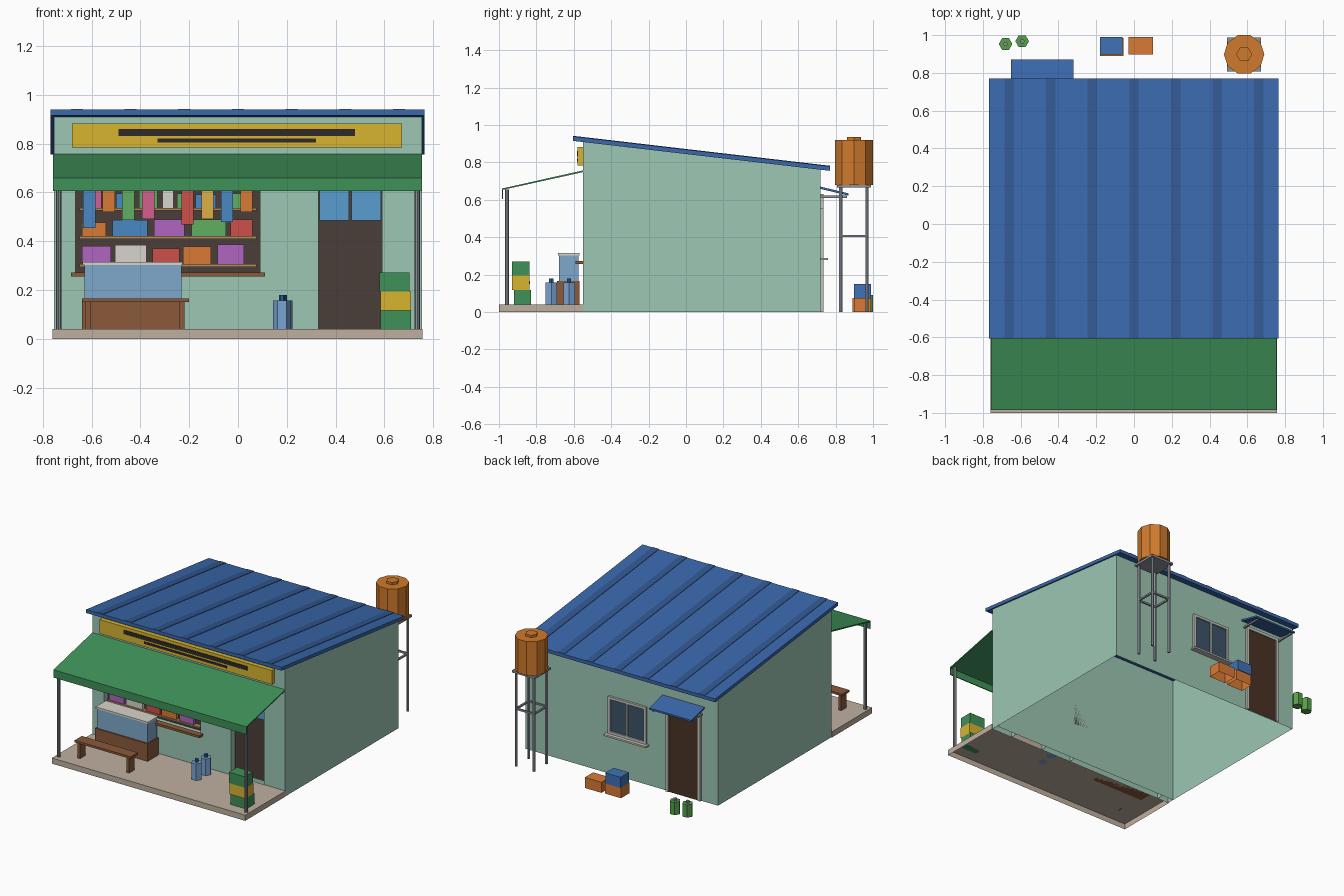
import bpy, bmesh, math
from mathutils import Vector

if "Cube" in bpy.data.objects:
    bpy.data.objects.remove(bpy.data.objects["Cube"])


def lin(c):
    return c / 12.92 if c <= 0.04045 else ((c + 0.055) / 1.055) ** 2.4


def mat(name, hexcode, alpha=1.0):
    m = bpy.data.materials.new(name)
    rgb = [lin(int(hexcode[i:i + 2], 16) / 255) for i in (0, 2, 4)]
    m.diffuse_color = (*rgb, alpha)
    m.use_nodes = True
    m.node_tree.nodes["Principled BSDF"].inputs["Base Color"].default_value = m.diffuse_color
    return m


M = {n: mat(n, h) for n, h in dict(
    wall="9CC7B4", blue_roof="3A68AB", roof_rib="315892", green="3F9159", awning="3F9159",
    yellow="D9B52F", ink="2E2A28", dark="4A3F3A", shelf="B08A5C", brown="8A5A3A", slab="BFB0A0",
    steel="8E939A", white="D8D5CC", tank="D07A2C", orange="D97B35", blue="4A88C4", sky="5A9ED0",
    purple="B065C0", red="CC5048", pink="D4608F", lime="62AE62", gold="DDB045", door="4A3226",
    pane="3D5468", crate_blue="3F72B5", leaf="55A04A", cap="2F5FA0", frame="C4C4BE").items()}
M["glass"] = mat("glass", "7FA8CC", 0.65)
M["bottle"] = mat("bottle", "7AA5D5", 0.75)


def finish(name, bm, m):
    bmesh.ops.recalc_face_normals(bm, faces=bm.faces)
    me = bpy.data.meshes.new(name)
    bm.to_mesh(me)
    bm.free()
    ob = bpy.data.objects.new(name, me)
    bpy.context.collection.objects.link(ob)
    me.materials.append(M[m])
    return ob


def prism(name, yz, x0, x1, m, open_edges=()):
    """Extrude a y-z outline along x; listed outline edges get no face."""
    bm = bmesh.new()
    a = [bm.verts.new((x0, y, z)) for y, z in yz]
    b = [bm.verts.new((x1, y, z)) for y, z in yz]
    bm.faces.new(a)
    bm.faces.new(b)
    n = len(yz)
    for i in range(n):
        if i not in open_edges:
            j = (i + 1) % n
            bm.faces.new((a[i], a[j], b[j], b[i]))
    return finish(name, bm, m)


def box(name, x0, x1, y0, y1, z0, z1, m):
    # things standing on the ground are open underneath
    skip = (0,) if z0 == 0 else ()
    return prism(name, [(y0, z0), (y1, z0), (y1, z1), (y0, z1)], x0, x1, m, skip)


def cyl(name, x, y, z0, z1, r, n, m):
    bm = bmesh.new()
    bmesh.ops.create_cone(bm, cap_ends=True, segments=n, radius1=r, radius2=r, depth=z1 - z0)
    # put a corner on the x axis
    first = min(bm.verts, key=lambda v: abs(math.atan2(v.co.y, v.co.x)))
    turn = -math.atan2(first.co.y, first.co.x)
    for v in bm.verts:
        a = math.atan2(v.co.y, v.co.x) + turn
        v.co = Vector((x + r * math.cos(a), y + r * math.sin(a), v.co.z + (z0 + z1) / 2))
    return finish(name, bm, m)


def roof_z(y):
    return 0.915 - 0.1165 * (y + 0.605)


# building shell, open at the bottom
F, B, W = -0.50, 0.72, 0.755
prism("wall_shell", [(F, 0), (B, 0), (B, roof_z(B) + .003), (F, roof_z(F) + .003)], -W, W, "wall", (0, 2))

# facade pieces around the shop window and the door
for i, (x0, x1, z0, z1) in enumerate([
        (-W, -0.665, 0, 0.64), (-0.665, 0.09, 0, 0.265), (0.09, 0.33, 0, 0.64),
        (0.59, W, 0, 0.64), (-W, W, 0.64, 0.908)]):
    box(f"facade_{i}", x0, x1, -0.55, F, z0, z1, "wall")

# roof sheet and ribs
y0, y1 = -0.605, 0.77
prism("roof", [(y0, roof_z(y0)), (y1, roof_z(y1)), (y1, roof_z(y1) + .024), (y0, roof_z(y0) + .024)],
      -0.768, 0.765, "blue_roof")
for i in range(7):
    x = -0.66 + 0.22 * i
    prism(f"roof_rib_{i}", [(y0, roof_z(y0) + .02), (y1, roof_z(y1) + .02),
                            (y1, roof_z(y1) + .027), (y0, roof_z(y0) + .027)],
          x - .025, x + .025, "roof_rib")

# porch, posts and awning
box("porch_slab", -0.76, 0.757, -1, -0.55, 0, 0.04, "slab")
for s in (-1, 1):
    cyl(f"awning_post_{s}", 0.735 * s, -0.957, 0.04, 0.655, 0.011, 8, "steel")
prism("awning", [(-0.55, 0.748), (-0.985, 0.652), (-0.985, 0.66), (-0.55, 0.757)], -0.758, 0.755, "awning")
box("awning_valance", -0.758, 0.755, -0.985, -0.978, 0.605, 0.658, "awning")

# sign board
box("sign_board", -0.68, 0.672, -0.58, -0.55, 0.783, 0.882, "yellow")
box("sign_stripe_long", -0.49, 0.48, -0.584, -0.58, 0.832, 0.86, "ink")
box("sign_stripe_short", -0.33, 0.32, -0.584, -0.58, 0.805, 0.82, "ink")

# shop window with shelves
box("window_back", -0.665, 0.09, -0.507, F, 0.265, 0.64, "dark")
box("window_sill", -0.685, 0.11, -0.59, -0.545, 0.256, 0.272, "brown")
for i, z in enumerate((0.295, 0.41, 0.525)):
    box(f"shelf_{i}", -0.65, 0.075, -0.54, -0.505, z, z + 0.011, "shelf")

# goods on the shelves: left, right, height, colour
rows = {0.306: [(-.64, -.52, .075, "purple"), (-.505, -.375, .078, "white"), (-.35, -.24, .065, "red"),
                (-.225, -.11, .073, "orange"), (-.085, .025, .08, "purple")],
        0.421: [(-.64, -.54, .055, "orange"), (-.515, -.37, .065, "blue"), (-.345, -.22, .068, "purple"),
                (-.19, -.05, .068, "lime"), (-.03, .06, .068, "red")],
        0.536: [(-.60, -.56, .07, "pink"), (-.50, -.44, .06, "blue"), (-.405, -.33, .07, "lime"),
                (-.31, -.265, .07, "white"), (-.25, -.20, .06, "lime"), (-.175, -.09, .055, "blue"),
                (-.06, .05, .06, "lime")]}
for z, row in rows.items():
    for x0, x1, h, c in row:
        box("shelf_goods", x0, x1, -0.533, -0.51, z, z + h, c)

# packets hanging in the opening
hang = [(-.635, .455, "blue"), (-.555, .52, "orange"), (-.475, .487, "lime"), (-.393, .49, "pink"),
        (-.232, .468, "red"), (-.15, .49, "gold"), (-.07, .478, "blue"), (.01, .52, "orange")]
for x, z, c in hang:
    box("hanging_packet", x, x + 0.05, -0.549, -0.541, z, 0.625, c)

# shop door
box("front_doorway", 0.33, 0.59, -0.507, F, 0.04, 0.64, "dark")
for x in (0.335, 0.466):
    box("door_top_panel", x, x + 0.12, -0.53, -0.52, 0.485, 0.64, "sky")

# display counter
box("counter_base", -0.64, -0.225, -0.69, -0.57, 0.04, 0.165, "brown")
box("counter_glass", -0.63, -0.232, -0.68, -0.575, 0.165, 0.303, "glass")
box("counter_top", -0.637, -0.227, -0.685, -0.57, 0.303, 0.315, "white")
for x0, x1, h, c in [(-.62, -.56, .042, "lime"), (-.54, -.49, .05, "lime"),
                     (-.46, -.405, .045, "gold"), (-.39, -.295, .04, "gold")]:
    box("counter_goods", x0, x1, -0.675, -0.63, 0.19, 0.19 + h, c)

# bench
box("bench_seat", -0.64, -0.2, -0.915, -0.835, 0.15, 0.165, "brown")
for x in (-0.625, -0.24):
    box("bench_leg", x, x + 0.02, -0.905, -0.845, 0.04, 0.15, "brown")

# water bottles
for x, y in ((0.18, -0.72), (0.187, -0.625)):
    cyl("water_bottle", x, y, 0.04, 0.158, 0.036, 6, "bottle")
    cyl("water_bottle_cap", x, y, 0.158, 0.18, 0.013, 6, "cap")

# porch crates
for i, (x, y, c) in enumerate(((0.585, -0.92, "green"), (0.585, -0.93, "yellow"), (0.58, -0.93, "green"))):
    box(f"porch_crate_{i}", x, x + 0.123, y, y + 0.092, 0.04 + 0.077 * i, 0.117 + 0.077 * i, c)

# back door, canopy and brackets
box("back_door", -0.605, -0.375, B, 0.728, 0, 0.61, "door")
for x in (-0.625, -0.375):
    box("back_door_jamb", x, x + 0.02, B, 0.735, 0, 0.63, "frame")
box("back_door_lintel", -0.605, -0.375, B, 0.735, 0.61, 0.63, "frame")
prism("back_canopy", [(B, 0.658), (0.87, 0.622), (0.87, 0.634), (B, 0.67)], -0.65, -0.32, "blue_roof")
for x in (-0.635, -0.347):
    box("canopy_bracket", x, x + 0.012, B, 0.86, 0.61, 0.622, "steel")

# back window
box("back_window_pane", -0.18, 0.08, B, 0.726, 0.305, 0.535, "pane")
for x, w in ((-0.2, .02), (-0.057, .014), (0.08, .02)):
    box("back_window_upright", x, x + w, B, 0.735, 0.295, 0.55, "frame")
for z in (0.29, 0.535):
    box("back_window_rail", -0.2, 0.1, B, 0.735, z, z + 0.018, "frame")
box("back_window_sill", -0.215, 0.115, B, 0.76, 0.278, 0.29, "frame")

# water tank on its tower
TX, TY = 0.583, 0.898
cyl("water_tank", TX, TY, 0.68, 0.92, 0.107, 10, "tank")
cyl("tank_lid", TX, TY, 0.92, 0.936, 0.042, 6, "tank")
box("tank_platform", TX - .09, TX + .09, TY - .09, TY + .09, 0.665, 0.68, "steel")
for s in (-1, 1):
    for t in (-1, 1):
        cyl("tower_leg", TX + .07 * s, TY + .07 * t, 0, 0.665, 0.01, 6, "steel")
    box("tower_brace_side", TX + .07 * s - .006, TX + .07 * s + .006, TY - .07, TY + .07, 0.4, 0.412, "steel")
    box("tower_brace_cross", TX - .07, TX + .07, TY + .07 * s - .006, TY + .07 * s + .006, 0.4, 0.412, "steel")

# crates and cans behind the shop
box("back_crate_under", -0.18, -0.055, 0.89, 0.985, 0, 0.075, "orange")
box("back_crate_top", -0.18, -0.06, 0.897, 0.99, 0.075, 0.15, "crate_blue")
box("back_crate_single", -0.03, 0.1, 0.897, 0.99, 0, 0.075, "orange")
for x, y in ((-0.68, 0.953), (-0.592, 0.968)):
    cyl("green_can", x, y, 0, 0.09, 0.036, 6, "leaf")
    cyl("green_can_cap", x, y, 0.09, 0.105, 0.013, 6, "steel")
